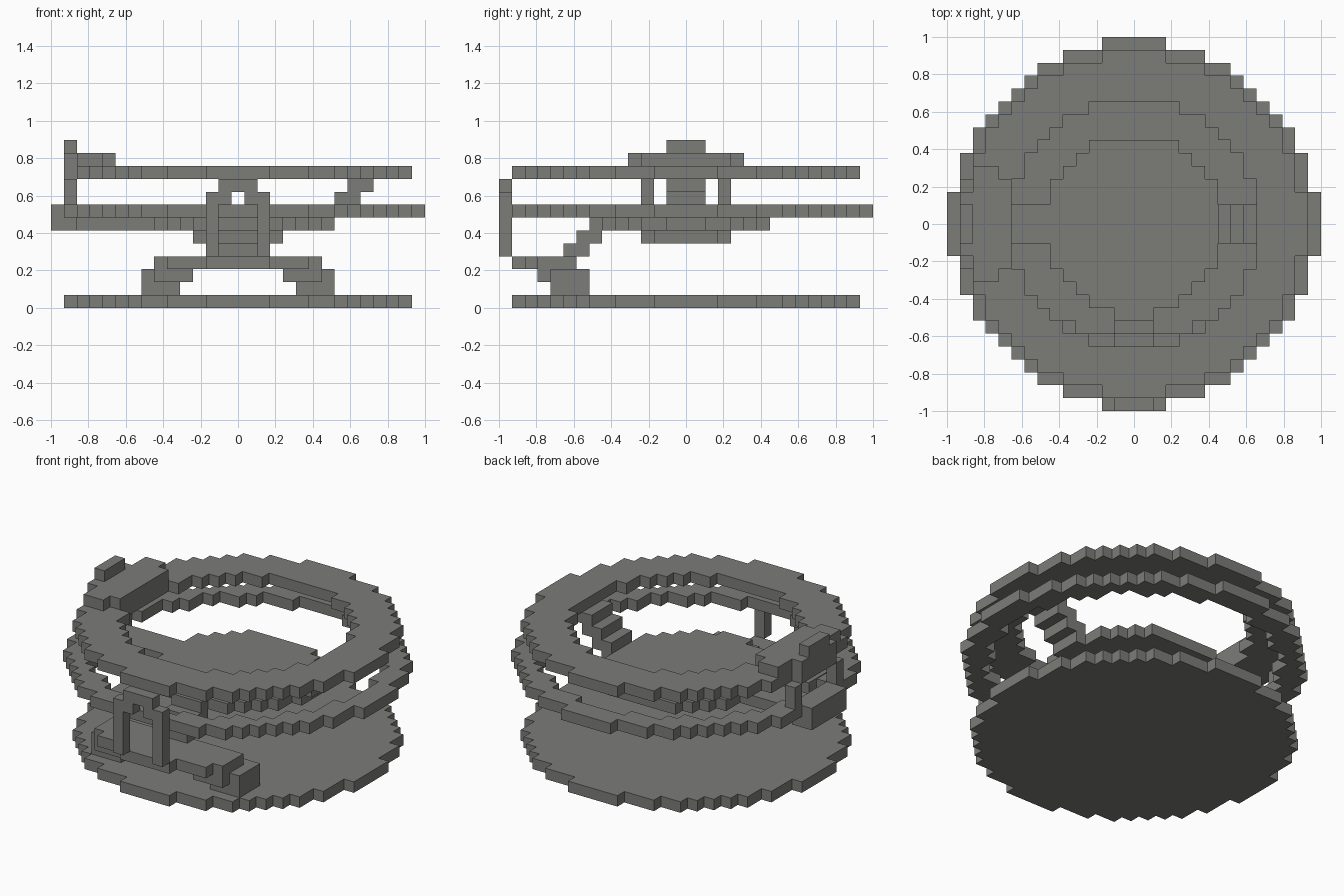
import bpy
import bmesh
from mathutils import Vector

UNIT = 2 / 29  # one block
DIRS = [Vector(d) for d in ((1, 0, 0), (-1, 0, 0), (0, 1, 0), (0, -1, 0), (0, 0, 1), (0, 0, -1))]

if "Cube" in bpy.data.objects:
    bpy.data.objects.remove(bpy.data.objects["Cube"])

stone = bpy.data.materials.new("warm grey stone")
stone.use_nodes = True
stone.diffuse_color = (0.2, 0.2, 0.19, 1)
stone.node_tree.nodes["Principled BSDF"].inputs["Base Color"].default_value = stone.diffuse_color


def box(i0, i1, j0, j1, k0, k1):
    """Blocks in an inclusive range."""
    return {(i, j, k) for i in range(i0, i1 + 1)
            for j in range(j0, j1 + 1) for k in range(k0, k1 + 1)}


def disc(limit, k):
    """Stepped round slab, limited by squared radius."""
    return {(i, j, k) for i, j, k in box(-14, 14, -14, 14, k, k)
            if i * i + j * j + 0.02 * abs(i * j) <= limit}


def mirror_x(cells):
    return cells | {(-i, j, k) for i, j, k in cells}


def build(name, cells):
    """Skin a set of blocks with outer faces only."""
    bm = bmesh.new()
    for cell in cells:
        centre = Vector(cell) + Vector((0, 0, 0.5))
        for d in DIRS:
            if tuple(int(c) for c in Vector(cell) + d) in cells:
                continue
            u = Vector((d.y, d.z, d.x))
            v = d.cross(u)
            corners = [centre + (d + u * a + v * b) / 2
                       for a, b in ((-1, -1), (1, -1), (1, 1), (-1, 1))]
            bm.faces.new([bm.verts.new(c * UNIT) for c in corners])
    bmesh.ops.remove_doubles(bm, verts=bm.verts, dist=0.001)
    mesh = bpy.data.meshes.new(name)
    bm.to_mesh(mesh)
    bm.free()
    mesh.materials.append(stone)
    obj = bpy.data.objects.new(name, mesh)
    bpy.context.collection.objects.link(obj)


# Round base and the two rings
build("base_disc", disc(174, 0))
build("middle_ring", disc(201, 7) - disc(149, 7) - box(-2, 2, -14, -14, 7, 7))
build("top_ring", disc(174, 10) - disc(91, 10))

# Hanging centre platform with its arm to the right side
build("centre_platform", disc(46, 6) | disc(13.5, 5))
build("platform_arm", box(-12, -7, -1, 1, 6, 6) | box(-14, -13, -2, 2, 6, 6))

# Front landing, its two curved stairs and the inner stair
landing = {c for c in disc(174, 3) if abs(c[0]) <= 6 and c[1] <= -9}
build("front_landing", landing)
build("landing_stairs", mirror_x(box(5, 7, -10, -8, 1, 1)
                                 | box(4, 6, -11, -9, 2, 2) | box(5, 7, -10, -8, 2, 2)))
build("inner_stair", box(-1, 1, -9, -8, 4, 4) | box(-1, 1, -8, -7, 5, 5)
      | box(-1, 1, -7, -6, 6, 6))

# Front doorway arch
build("door_arch", mirror_x(box(2, 2, -14, -14, 4, 8) | box(1, 1, -14, -14, 8, 8))
      | box(-1, 1, -14, -14, 9, 9))

# Stair from the platform up to the top ring
side_stair = set()
for step in range(4):
    side_stair |= box(6 + step, 7 + step, -1, 1, 6 + step, 6 + step)
build("side_stair", side_stair)

# Raised seat on the top ring with its posts
build("ring_posts", box(-13, -13, -3, -3, 8, 9) | box(-13, -13, 3, 3, 8, 9))
build("raised_step", box(-13, -13, -2, 2, 11, 11) | box(-12, -11, -4, 4, 11, 11)
      | box(-10, -10, -3, 3, 11, 11))
build("seat_back", box(-13, -13, -1, 1, 12, 12))
